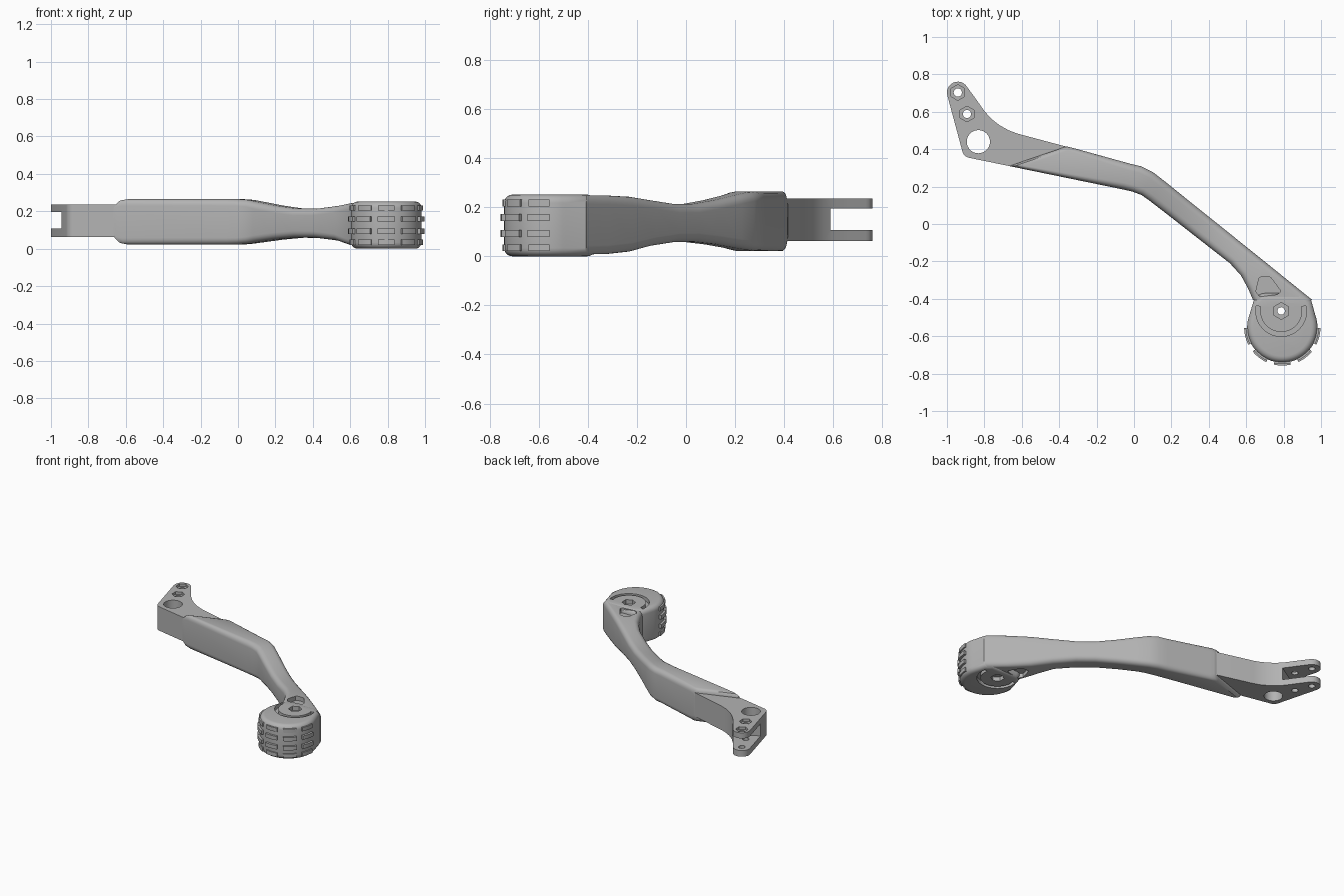
import bpy, bmesh
from math import sin, cos, pi, radians
from mathutils import Vector

if "Cube" in bpy.data.objects:
    bpy.data.objects.remove(bpy.data.objects["Cube"])

grey = bpy.data.materials.new("plain_grey")
grey.use_nodes = True
grey.diffuse_color = (0.45, 0.45, 0.45, 1)
grey.node_tree.nodes["Principled BSDF"].inputs["Base Color"].default_value = (0.45, 0.45, 0.45, 1)


def arc(c, r, a, b, n):
    """Points on an arc around c, from angle a to b in degrees."""
    return [(c[0] + r * cos(radians(a + (b - a) * i / n)),
             c[1] + r * sin(radians(a + (b - a) * i / n))) for i in range(n + 1)]


def circle(c, r, n=32):
    return arc(c, r, 0, 360, n)[:-1]


def skin(bm, rings):
    """Join closed rings of points into a capped solid."""
    loops = [[bm.verts.new(p) for p in ring] for ring in rings]
    n = len(loops[0])
    for a, b in zip(loops, loops[1:]):
        for i in range(n):
            bm.faces.new((a[i], a[(i + 1) % n], b[(i + 1) % n], b[i]))
    bm.faces.new(loops[0][::-1])
    bm.faces.new(loops[-1])


def prism(bm, pts, z0, z1):
    skin(bm, [[(x, y, z) for x, y in pts] for z in (z0, z1)])


def finish(name, bm):
    bmesh.ops.recalc_face_normals(bm, faces=bm.faces)
    mesh = bpy.data.meshes.new(name)
    bm.to_mesh(mesh)
    bm.free()
    mesh.materials.append(grey)
    ob = bpy.data.objects.new(name, mesh)
    bpy.context.collection.objects.link(ob)
    return ob


def apply(ob, mod):
    bpy.context.view_layer.objects.active = ob
    bpy.ops.object.modifier_apply(modifier=mod.name)


def cut(ob, pts, z0, z1):
    """Subtract a prism from an object."""
    bm = bmesh.new()
    prism(bm, pts, z0, z1)
    tool = finish("cutter", bm)
    tool.hide_render = True
    mod = ob.modifiers.new("cut", "BOOLEAN")
    mod.operation, mod.solver, mod.object = "DIFFERENCE", "EXACT", tool
    apply(ob, mod)
    bpy.data.objects.remove(tool)


# Mounting bracket with forked end
tip = (-0.942, 0.703)
outline = arc(tip, 0.058, 195, 30, 12)
outline += [(-0.845, 0.668), (-0.797, 0.6), (-0.76, 0.56), (-0.717, 0.527), (-0.672, 0.502),
            (-0.626, 0.484), (-0.36, 0.413), (-0.3, 0.385), (-0.4, 0.28), (-0.667, 0.31)]
outline += arc((-0.872, 0.4), 0.047, 258, 195, 6)
bm = bmesh.new()
prism(bm, outline, 0.062, 0.236)
bracket = finish("mounting_bracket", bm)
cut(bracket, [(-1.1, 0.394), (-0.8, 0.58), (-0.6, 0.704), (-0.7, 0.95), (-1.2, 0.95)], 0.107, 0.195)
cut(bracket, circle((-0.832, 0.44), 0.062), -0.1, 0.4)
for hole in (tip, (-0.893, 0.588)):
    cut(bracket, circle(hole, 0.022), -0.1, 0.4)
    cut(bracket, arc(hole, 0.042, 30, 330, 5), 0.217, 0.4)

# Arm: rounded sections, each as far edge x y, near edge x y, bottom, top
stations = [
    (-.36, .415, -.667, .31, .045, .245), (-.345, .411, -.65, .306, .028, .26),
    (-.32, .405, -.62, .30, .022, .265), (-.02, .322, -.06, .185, .022, .265),
    (.04, .308, -.01, .174, .022, .265), (.1, .278, .04, .155, .027, .261),
    (.166, .227, .08, .127, .035, .25), (.27, .143, .18, .05, .049, .23),
    (.38, .055, .29, -.036, .059, .214), (.48, -.025, .40, -.122, .058, .214),
    (.60, -.122, .513, -.21, .043, .229), (.72, -.218, .572, -.275, .02, .243),
    (.84, -.315, .61, -.345, .01, .248), (.952, -.405, .636, -.405, .008, .248)]
rings = []
for fx, fy, nx, ny, lo, hi in stations:
    far, near = Vector((fx, fy)), Vector((nx, ny))
    mid, half = (far + near) / 2, (far - near).length / 2
    side, r = (far - near).normalized(), 0.036
    ring = []
    for q, (su, sz) in enumerate(((1, 1), (-1, 1), (-1, -1), (1, -1))):
        for k in range(6):
            a = (q + k / 5) * pi / 2
            p = mid + side * (su * (half - r) + r * cos(a))
            z = (lo + hi) / 2 + sz * ((hi - lo) / 2 - r) + r * sin(a)
            ring.append((p.x, p.y, z))
    rings.append(ring)
bm = bmesh.new()
skin(bm, rings)
arm = finish("arm", bm)
pocket = [(.668, -.29), (.68, -.282), (.722, -.282), (.733, -.288), (.78, -.352),
          (.78, -.366), (.765, -.377), (.682, -.388), (.67, -.385), (.652, -.361)]
cut(arm, pocket, 0.215, 0.4)
cut(arm, pocket, -0.1, 0.04)

# Wheel body, rounded at both rims
centre = (0.793, -0.553)
bm = bmesh.new()
prism(bm, arc(centre, 0.188, -200, 20, 48) + [(.948, -.41), (.90, -.37), (.67, -.37), (.64, -.41)], 0, 0.252)
wheel = finish("wheel", bm)
mod = wheel.modifiers.new("round", "BEVEL")
mod.width, mod.segments, mod.limit_method, mod.angle_limit = 0.034, 5, "ANGLE", radians(40)
apply(wheel, mod)

# Hub: curved groove, hex nut seat and axle hole on both faces
hub = (0.787, -0.465)
groove = arc(hub, 0.136, 168, 372, 32) + arc(hub, 0.112, 372, 168, 32)
for z0, z1, depth in ((0.4, 0.252, -1), (-0.1, 0, 1)):
    for shape, d in ((groove, 0.028), (arc(hub, 0.045, 30, 330, 5), 0.03)):
        low, high = sorted((z0, z1 + depth * d))
        cut(wheel, shape, low, high)
cut(wheel, circle(hub, 0.02), -0.1, 0.4)

# Tread blocks: four rows around the exposed half
bm = bmesh.new()
for z, outer in ((0.035, 0.196), (0.093, 0.204), (0.159, 0.204), (0.217, 0.196)):
    for k in range(-2, 3):
        a = -90 + 38 * k
        prism(bm, arc(centre, outer, a - 13, a + 13, 6) + arc(centre, 0.16, a + 13, a - 13, 6),
              z - 0.014, z + 0.014)
treads = finish("wheel_treads", bm)

# Smooth curved surfaces, keep hard edges
for ob in bpy.context.view_layer.objects:
    ob.select_set(ob in (bracket, arm, wheel, treads))
bpy.context.view_layer.objects.active = arm
bpy.ops.object.shade_smooth_by_angle(angle=radians(32))
